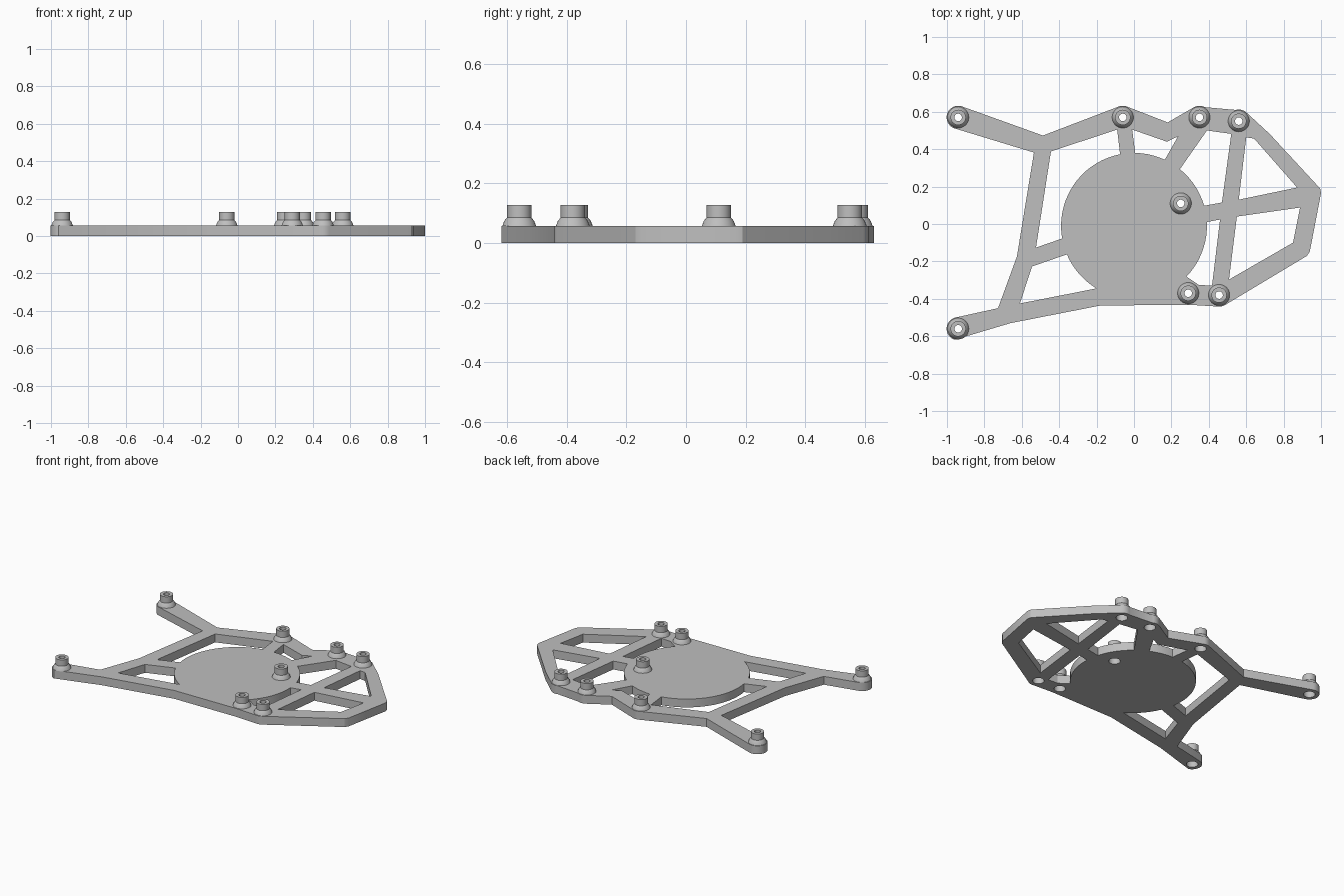
import bpy
import bmesh
from math import cos, sin, radians
from mathutils import Vector

cube = bpy.data.objects.get("Cube")
if cube:
    bpy.data.objects.remove(cube)

THICK = 0.057       # plate thickness
DISC = (0.0, -0.01)  # solid round centre of the plate
DISC_R = 0.39
BOSS_R = 0.062
NUT_R = 0.036

grey = bpy.data.materials.new("plain_grey")
grey.use_nodes = True
grey.diffuse_color = (0.52, 0.52, 0.52, 1)
grey.node_tree.nodes["Principled BSDF"].inputs["Base Color"].default_value = (0.52, 0.52, 0.52, 1)


def arc(centre, r, a0, a1, step=8):
    """Points on an arc, angles in degrees."""
    n = max(1, round(abs(a1 - a0) / step))
    angles = [radians(a0 + (a1 - a0) * i / n) for i in range(n + 1)]
    return [(centre[0] + r * cos(a), centre[1] + r * sin(a)) for a in angles]


def rim(a0, a1):
    return arc(DISC, DISC_R, a0, a1, 5)


def add_object(name, mesh, location=(0, 0, 0)):
    ob = bpy.data.objects.new(name, mesh)
    ob.location = location
    bpy.context.collection.objects.link(ob)
    return ob


bosses = {
    "back_right_arm": (-0.94, 0.57),
    "back_middle": (-0.06, 0.57),
    "back_left_inner": (0.35, 0.57),
    "back_left_outer": (0.56, 0.55),
    "disc": (0.25, 0.11),
    "front_left_inner": (0.29, -0.37),
    "front_left_outer": (0.455, -0.38),
    "front_right_arm": (-0.94, -0.56),
}


def round_boss(name, a0, a1):
    return arc(bosses[name], BOSS_R, a0, a1)


# Outer edge of the frame, clockwise from the back right arm
outline = (
    round_boss("back_right_arm", 254, 72)
    + [(-0.487, 0.473)]
    + round_boss("back_middle", 108, 72)
    + [(0.18, 0.543)]
    + round_boss("back_left_inner", 118, 62)
    + round_boss("back_left_outer", 105, 45)
    + [(0.727, 0.48), (0.995, 0.19), (1.0, 0.165), (0.94, -0.147), (0.925, -0.17)]
    + round_boss("front_left_outer", -58, -100)
    + round_boss("front_left_inner", -85, -94)
    + [(-0.18, -0.436), (-0.66, -0.53)]
    + round_boss("front_right_arm", -108, -252)
    + [(-0.727, -0.45), (-0.626, -0.174), (-0.535, 0.382)]
)

# Openings between the ribs and the disc
openings = [
    [(-0.444, 0.388), (-0.09, 0.505)] + rim(101, 190) + [(-0.524, -0.126)],
    [(-0.545, -0.227)] + rim(203, 239) + [(-0.61, -0.425)],
    [(-0.01, 0.505), (0.176, 0.44), (0.235, 0.468)] + rim(65, 89),
    [(0.39, 0.5), (0.52, 0.482), (0.47, 0.115)] + rim(16, 51),
    [(0.46, 0.024), (0.417, -0.33), (0.345, -0.325)] + rim(-44, 3),
    [(0.6, 0.463), (0.642, 0.457), (0.872, 0.195), (0.56, 0.13)],
    [(0.55, 0.04), (0.888, 0.088), (0.85, -0.1), (0.508, -0.297)],
]
sockets = [arc(c, NUT_R, 0, 348.75, 11.25) for c in bosses.values()]

# Frame plate: a filled flat curve with thickness, turned into a mesh
curve = bpy.data.curves.new("frame_profile", "CURVE")
curve.dimensions = "2D"
curve.fill_mode = "BOTH"
curve.extrude = THICK / 2
for loop in [outline] + openings + sockets:
    spline = curve.splines.new("POLY")
    spline.points.add(len(loop) - 1)
    for point, (x, y) in zip(spline.points, loop):
        point.co = (x, y, 0, 1)
    spline.use_cyclic_u = True
helper = add_object("frame_profile", curve)
depsgraph = bpy.context.evaluated_depsgraph_get()
plate_mesh = bpy.data.meshes.new_from_object(helper.evaluated_get(depsgraph))
bpy.data.objects.remove(helper)
bm = bmesh.new()
bm.from_mesh(plate_mesh)
bmesh.ops.remove_doubles(bm, verts=bm.verts, dist=0.0001)
bmesh.ops.translate(bm, verts=bm.verts, vec=(0, 0, THICK / 2))
bmesh.ops.recalc_face_normals(bm, faces=bm.faces)
bm.to_mesh(plate_mesh)
bm.free()
plate_mesh.materials.clear()
plate_mesh.materials.append(grey)
parts = [add_object("frame_plate", plate_mesh)]

# Hollow standoff with a flared foot, spun from its section
section = [(NUT_R, THICK), (0.02, THICK), (0.02, 0.128), (0.041, 0.128),
           (0.041, 0.085), (0.05, 0.075), (0.057, THICK)]
bm = bmesh.new()
verts = [bm.verts.new((r, 0, z)) for r, z in section]
edges = [bm.edges.new(pair) for pair in zip(verts, verts[1:])]
bmesh.ops.spin(bm, geom=verts + edges, cent=(0, 0, 0), axis=(0, 0, 1),
               angle=radians(360), steps=32, use_merge=True)
bmesh.ops.remove_doubles(bm, verts=bm.verts, dist=0.0001)
bmesh.ops.recalc_face_normals(bm, faces=bm.faces)
# The spun shell is open below, so make sure its top rim faces up
top = max(bm.faces, key=lambda f: f.calc_center_median().z)
if top.normal.dot(Vector((0, 0, 1))) < 0:
    bmesh.ops.reverse_faces(bm, faces=bm.faces)
standoff_mesh = bpy.data.meshes.new("standoff")
bm.to_mesh(standoff_mesh)
bm.free()
standoff_mesh.materials.append(grey)
for name, (x, y) in bosses.items():
    parts.append(add_object(name + "_standoff", standoff_mesh, (x, y, 0)))

# Smooth round walls, sharp edges kept
bpy.ops.object.select_all(action="DESELECT")
for ob in parts:
    ob.select_set(True)
bpy.context.view_layer.objects.active = parts[0]
bpy.ops.object.shade_smooth_by_angle(angle=radians(25))
